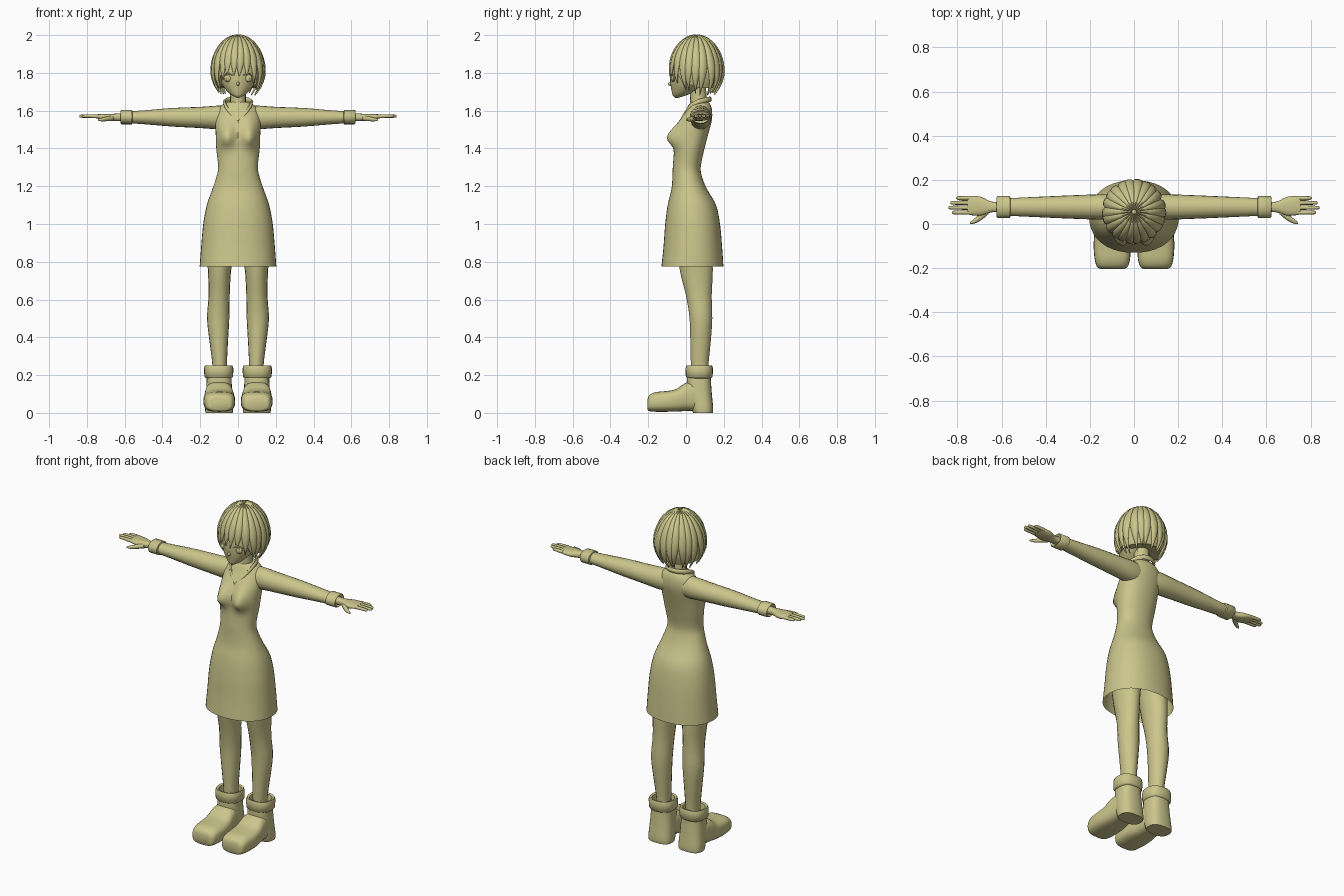
import bpy, bmesh, math, random
from mathutils import Vector

random.seed(4)
mat = bpy.data.materials.new("khaki")
mat.diffuse_color = (0.60, 0.56, 0.26, 1)


def skin(name, rings, caps=(True, True), loop=False, angle=50):
    """Join rings of points into one smooth surface."""
    bm = bmesh.new()
    vs = [[bm.verts.new(p) for p in r] for r in rings]
    n = len(vs[0])
    pairs = list(zip(vs, vs[1:])) + ([(vs[-1], vs[0])] if loop else [])
    for a, b in pairs:
        for i in range(n):
            j = (i + 1) % n
            bm.faces.new((a[i], a[j], b[j], b[i]))
    if caps[0] and not loop:
        bm.faces.new(vs[0][::-1])
    if caps[1] and not loop:
        bm.faces.new(vs[-1])
    bmesh.ops.remove_doubles(bm, verts=bm.verts, dist=1e-5)
    bmesh.ops.recalc_face_normals(bm, faces=bm.faces)
    me = bpy.data.meshes.new(name)
    bm.to_mesh(me)
    bm.free()
    me.materials.append(mat)
    ob = bpy.data.objects.new(name, me)
    bpy.context.collection.objects.link(ob)
    bpy.ops.object.select_all(action='DESELECT')
    ob.select_set(True)
    bpy.context.view_layer.objects.active = ob
    bpy.ops.object.shade_smooth_by_angle(angle=math.radians(angle))
    return ob


def smooth(rows, sub):
    """Catmull-Rom interpolation of ring tuples."""
    out = []
    for i in range(len(rows) - 1):
        p = [rows[max(0, min(len(rows) - 1, i + k))] for k in (-1, 0, 1, 2)]
        for s in range(sub):
            t = s / sub
            out.append([0.5 * (2 * b + (c - a) * t + (2 * a - 5 * b + 4 * c - d) * t * t
                               + (3 * b - a - 3 * c + d) * t ** 3) for a, b, c, d in zip(*p)])
    return out + [rows[-1]]


def loft(name, axis, rows, n=20, p=2, sub=3, side=1, caps=(True, True), warp=None):
    """Rows are (position on axis, centre a, centre b, radius a, radius b)."""
    rings = []
    for q, a, b, ra, rb in smooth(rows, sub):
        ring = []
        for i in range(n):
            c, s = math.cos(math.tau * i / n), math.sin(math.tau * i / n)
            u = a + ra * math.copysign(abs(c) ** (2 / p), c)
            v = b + rb * math.copysign(abs(s) ** (2 / p), s)
            co = {'x': (q, u, v), 'y': (u, q, v), 'z': (u, v, q)}[axis]
            co = Vector((co[0] * side, co[1], co[2]))
            ring.append(warp(co) if warp else co)
        rings.append(ring)
    return skin(name, rings, caps)


def ellipsoid(name, c, r):
    rows = [(c[2] - r[2] * math.cos(math.pi * k / 8), c[0], c[1],
             r[0] * math.sin(math.pi * k / 8), r[1] * math.sin(math.pi * k / 8)) for k in range(9)]
    return loft(name, 'z', rows, 14, sub=1, caps=(False, False))


# Dress: flared skirt, narrow waist and shaped bust
def bust(co):
    if co.y < 0.03:
        dz = (co.z - 1.455) / (0.075 if co.z > 1.455 else 0.045)
        w = math.exp(-((abs(co.x) - 0.062) / 0.042) ** 2 - dz * dz)
        co.y -= 0.052 * w
    return co


loft("dress", 'z', [
    (0.775, 0, 0.034, 0.203, 0.164), (0.88, 0, 0.036, 0.195, 0.155), (1.0, 0, 0.035, 0.184, 0.145),
    (1.1, 0, 0.031, 0.165, 0.128), (1.18, 0, 0.018, 0.137, 0.096), (1.24, 0, 0.008, 0.117, 0.08),
    (1.3, 0, 0.004, 0.105, 0.074), (1.4, 0, 0.018, 0.115, 0.08), (1.48, 0, 0.032, 0.118, 0.087),
    (1.55, 0, 0.054, 0.12, 0.083), (1.6, 0, 0.068, 0.108, 0.07), (1.63, 0, 0.072, 0.085, 0.058),
    (1.645, 0, 0.072, 0.06, 0.048)], 40, 2.2, 4, caps=(False, True), warp=bust)

# Collar with a V at the front
half = [(0, -0.03, 1.535), (0.022, -0.017, 1.56), (0.045, 0.0, 1.59), (0.066, 0.025, 1.625),
        (0.072, 0.06, 1.645), (0.058, 0.1, 1.655), (0.03, 0.123, 1.66)]
path = half + [(0, 0.128, 1.66)] + [(-x, y, z) for x, y, z in half[:0:-1]]
rings = []
for pt in path:
    out = Vector((pt[0], pt[1] - 0.06, 0)).normalized() * 0.008
    rings.append([Vector(pt) + out * math.cos(k * math.tau / 8)
                  + Vector((0, 0, 0.014 * math.sin(k * math.tau / 8))) for k in range(8)])
skin("collar", rings, loop=True)

# Neck and head
loft("neck", 'z', [(1.56, 0, 0.06, 0.05, 0.05), (1.65, 0, 0.066, 0.042, 0.044),
                   (1.75, 0, 0.06, 0.042, 0.044)], 16)
loft("head", 'z', [
    (1.668, 0, -0.05, 0.008, 0.008), (1.68, 0, -0.036, 0.03, 0.034), (1.70, 0, -0.015, 0.055, 0.06),
    (1.74, 0, 0.01, 0.086, 0.092), (1.79, 0, 0.03, 0.104, 0.115), (1.85, 0, 0.045, 0.11, 0.122),
    (1.92, 0, 0.05, 0.09, 0.1), (1.96, 0, 0.05, 0.05, 0.06)], 28)
ellipsoid("nose", (0, -0.083, 1.742), (0.008, 0.013, 0.011))
ellipsoid("mouth", (0, -0.069, 1.705), (0.014, 0.005, 0.003))

# Hair: an under cap covered in tapering locks
def hull(az, z, k=1.0):
    if z > 1.8:
        f = math.sqrt(max(0, 1 - ((z - 1.8) / 0.2) ** 2))
    else:
        f = 1 - 0.32 * ((1.8 - z) / 0.12) ** 2
    zz = 1.8 + (z - 1.8) * k
    return Vector((0.142 * f * k * math.sin(az), 0.055 - 0.146 * f * k * math.cos(az), zz))


def tip(az):
    a = abs((az + math.pi) % math.tau - math.pi)
    return 1.785 if a < 0.5 else 1.755 if a < 0.8 else 1.70 if a < 1.5 else 1.685


cap = []
for k in range(13):
    ring = []
    for i in range(32):
        az = math.tau * i / 32
        end = tip(az) + 0.03
        ring.append(hull(az, end + (2 - end) * math.cos(k / 12 * math.pi / 2), 0.93))
    cap.append(ring)
cap.append([Vector((0, 0.06, 1.74))] * 32)
skin("hair_cap", cap, (False, False))

N = 22
for i in range(N):
    az0 = math.tau * (i + 0.5) / N
    end = tip(az0) + random.uniform(-0.012, 0.01)
    swirl = random.uniform(-0.12, 0.12)
    rings = []
    for k in range(15):
        t = 0.04 + 0.96 * k / 14
        az = az0 + swirl * t * t
        pt = hull(az, end + (2 - end) * math.cos(t * math.pi / 2), 0.955)
        r = math.hypot(pt.x, pt.y - 0.055)
        taper = 1 if t < 0.6 else max(0.03, 1 - ((t - 0.6) / 0.4) ** 1.6)
        u = Vector((math.cos(az), math.sin(az), 0)) * (r * math.pi / N * 1.3 * taper + 0.001)
        v = (pt - Vector((0, 0.055, 1.8))).normalized() * 0.013 * (0.3 + 0.7 * taper)
        rings.append([pt + u * math.cos(j * math.tau / 8) + v * math.sin(j * math.tau / 8)
                      for j in range(8)])
    skin("hair_lock", rings)

for s, tag in ((1, "left"), (-1, "right")):
    # Eyes with an upper lash line
    ellipsoid(tag + "_eye", (0.052 * s, -0.066, 1.772), (0.023, 0.009, 0.021))
    ellipsoid(tag + "_iris", (0.051 * s, -0.073, 1.771), (0.012, 0.005, 0.016))
    loft(tag + "_lash", 'x', [(0.026, -0.08, 1.786, 0.003, 0.002), (0.05, -0.075, 1.796, 0.005, 0.004),
                              (0.08, -0.055, 1.784, 0.003, 0.002)], 8, side=s)

    # Sleeve and turned cuff
    loft(tag + "_sleeve", 'x', [
        (0.03, 0.076, 1.565, 0.05, 0.06), (0.1, 0.077, 1.564, 0.057, 0.063),
        (0.2, 0.077, 1.564, 0.056, 0.056), (0.35, 0.077, 1.565, 0.05, 0.049),
        (0.48, 0.077, 1.565, 0.044, 0.038), (0.58, 0.077, 1.565, 0.039, 0.031)], 20, side=s)
    loft(tag + "_sleeve_cuff", 'x', [
        (0.558, 0.077, 1.566, 0.036, 0.028), (0.562, 0.077, 1.566, 0.05, 0.038),
        (0.616, 0.077, 1.566, 0.05, 0.038), (0.622, 0.077, 1.566, 0.044, 0.033),
        (0.61, 0.077, 1.566, 0.028, 0.022)], 20, sub=1, side=s)

    # Hand, fingers and thumb
    loft(tag + "_palm", 'x', [
        (0.6, 0.077, 1.566, 0.025, 0.021), (0.645, 0.077, 1.565, 0.024, 0.019),
        (0.69, 0.08, 1.565, 0.042, 0.018), (0.73, 0.083, 1.568, 0.044, 0.014),
        (0.755, 0.083, 1.57, 0.038, 0.009)], 16, 2.5, side=s)
    for y, length in ((0.117, 0.805), (0.096, 0.832), (0.074, 0.84), (0.052, 0.825)):
        loft(tag + "_finger", 'x', [
            (0.735, y, 1.569, 0.01, 0.01), (0.78, y, 1.571, 0.0095, 0.0095),
            (length - 0.008, y, 1.571, 0.008, 0.008), (length, y, 1.571, 0.003, 0.003)], 8, side=s)
    loft(tag + "_thumb", 'x', [
        (0.66, 0.06, 1.56, 0.016, 0.014), (0.69, 0.036, 1.557, 0.017, 0.013),
        (0.72, 0.015, 1.553, 0.012, 0.01), (0.742, 0.004, 1.552, 0.005, 0.005)], 10, side=s)

    # Leg
    loft(tag + "_leg", 'z', [
        (0.15, 0.097, 0.072, 0.036, 0.045), (0.25, 0.097, 0.072, 0.038, 0.047),
        (0.38, 0.102, 0.077, 0.049, 0.055), (0.5, 0.105, 0.079, 0.059, 0.061),
        (0.62, 0.1, 0.068, 0.056, 0.069), (0.75, 0.098, 0.055, 0.061, 0.088),
        (0.9, 0.092, 0.045, 0.075, 0.095), (1.08, 0.075, 0.04, 0.07, 0.09)], 18, side=s)

    # Boot: foot, shaft and folded cuff
    loft(tag + "_boot_foot", 'y', [
        (-0.203, 0.098, 0.045, 0.055, 0.03), (-0.193, 0.098, 0.052, 0.07, 0.043),
        (-0.16, 0.098, 0.058, 0.08, 0.052), (-0.1, 0.099, 0.061, 0.084, 0.055),
        (-0.05, 0.099, 0.067, 0.081, 0.06), (0, 0.1, 0.085, 0.075, 0.075),
        (0.05, 0.1, 0.088, 0.068, 0.077)], 24, 3, side=s)
    loft(tag + "_boot_shaft", 'z', [
        (0, 0.1, 0.09, 0.072, 0.052), (0.025, 0.1, 0.086, 0.074, 0.058), (0.1, 0.1, 0.073, 0.07, 0.064),
        (0.17, 0.1, 0.068, 0.066, 0.064), (0.2, 0.1, 0.069, 0.066, 0.063)], 24, 2.6, side=s)
    loft(tag + "_boot_cuff", 'z', [
        (0.182, 0.102, 0.07, 0.064, 0.06), (0.192, 0.102, 0.07, 0.076, 0.071),
        (0.235, 0.102, 0.07, 0.078, 0.073), (0.25, 0.102, 0.07, 0.073, 0.068),
        (0.246, 0.102, 0.07, 0.06, 0.057), (0.205, 0.102, 0.07, 0.055, 0.052)], 24, 2.4, sub=1, side=s)
